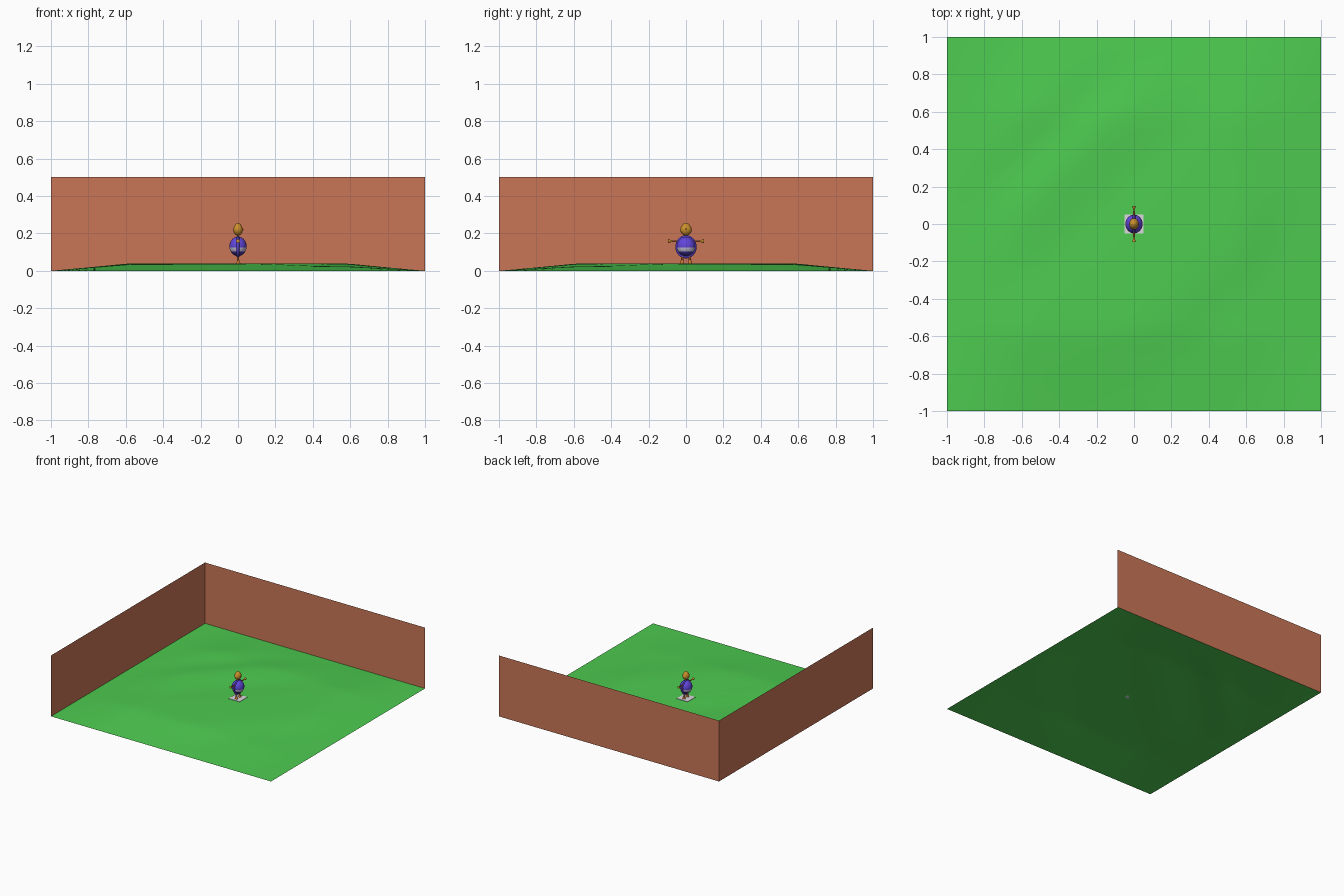
import bpy, bmesh, math
from mathutils import Vector, Matrix

cube = bpy.data.objects.get("Cube")
if cube:
    bpy.data.objects.remove(cube, do_unlink=True)


def material(name, rgb):
    m = bpy.data.materials.new(name)
    m.use_nodes = True
    m.diffuse_color = (*rgb, 1)
    m.node_tree.nodes["Principled BSDF"].inputs["Base Color"].default_value = (*rgb, 1)
    return m


GRASS = material("grass green", (0.075, 0.60, 0.08))
BRICK = material("brick red", (0.59, 0.18, 0.095))
BLUE = material("violet blue", (0.12, 0.06, 0.70))
NAVY = material("dark violet", (0.06, 0.035, 0.36))
BELT = material("pale lilac", (0.55, 0.50, 0.68))
GOLD = material("golden brown", (0.60, 0.28, 0.025))
ORANGE = material("orange", (0.68, 0.20, 0.035))
STONE = material("light stone", (0.72, 0.70, 0.74))


def finish(name, bm, mats, smooth=True):
    mesh = bpy.data.meshes.new(name)
    bm.to_mesh(mesh)
    bm.free()
    for m in mats:
        mesh.materials.append(m)
    for p in mesh.polygons:
        p.use_smooth = smooth
    ob = bpy.data.objects.new(name, mesh)
    bpy.context.collection.objects.link(ob)
    return ob


def ellipsoid(name, centre, radii, mats, segs=20, rings=16):
    bm = bmesh.new()
    bmesh.ops.create_uvsphere(bm, u_segments=segs, v_segments=rings, radius=1)
    bmesh.ops.scale(bm, vec=radii, verts=bm.verts)
    bmesh.ops.translate(bm, vec=centre, verts=bm.verts)
    return finish(name, bm, mats)


def cone(name, start, end, r1, r2, mat):
    a, b = Vector(start), Vector(end)
    bm = bmesh.new()
    turn = (b - a).to_track_quat('Z', 'Y').to_matrix().to_4x4()
    bmesh.ops.create_cone(bm, cap_ends=True, segments=10, radius1=r1, radius2=r2,
                          depth=(b - a).length, matrix=Matrix.Translation((a + b) / 2) @ turn)
    return finish(name, bm, [mat], False)


# Ground: low plateau with soft diagonal ripples, falling to zero at its edges
RIPPLE = [(-1.5, .02), (-0.85, .034), (-0.67, .025), (-0.47, .04), (-0.2, .029),
          (0.04, .036), (0.38, .04), (0.75, .024), (1.5, .02)]


def ripple(u):
    for (a, za), (b, zb) in zip(RIPPLE, RIPPLE[1:]):
        if u <= b:
            t = (u - a) / (b - a)
            return za + (zb - za) * t * t * (3 - 2 * t)


def ramp(t):
    return min(1, (1 - abs(t)) / 0.42)


bm = bmesh.new()
bmesh.ops.create_grid(bm, x_segments=36, y_segments=36, size=1)
for v in bm.verts:
    x, y = v.co.x, v.co.y
    along = abs(x + y) / math.sqrt(2)
    blend = max(0, 1 - (along / 0.95) ** 2)
    v.co.z = ramp(x) * ramp(y) * (blend * ripple((x - y) / math.sqrt(2)) + (1 - blend) * 0.036)
finish("ground", bm, [GRASS])

# Two thin walls meeting at the back corner
for name, a, b in (("back_wall", (-1, 1), (1, 1)), ("right_wall", (-1, -1), (-1, 1))):
    bm = bmesh.new()
    bm.faces.new([bm.verts.new(p) for p in ((*a, 0), (*b, 0), (*b, .5), (*a, .5))])
    finish(name, bm, [BRICK], False)

# Thin square stand under the figure
bm = bmesh.new()
bmesh.ops.create_cube(bm, size=1, matrix=Matrix.Translation((0, 0, .0375)) @ Matrix.Diagonal((.1, .1, .003, 1)))
finish("stand", bm, [STONE], False)

# Round body: blue top, pale belt, darker bottom, and a raised rim around it
body = ellipsoid("body", (0, 0, .13), (.046, .05, .052), [BLUE, BELT, NAVY], 24, 24)
for p in body.data.polygons:
    z = p.center.z
    p.material_index = 0 if z > .121 else 1 if z > .104 else 2
ellipsoid("body_rim", (0, 0, .128), (.014, .057, .062), [BLUE], 24, 16)

# Head, tapering to a point at the top
head = ellipsoid("head", (0, 0, .222), (.026, .031, .034), [GOLD], 16, 12)
for v in head.data.vertices:
    if v.co.z > .222:
        k = 1 - 0.25 * (v.co.z - .222) / .034
        v.co.x *= k
        v.co.y *= k
ellipsoid("nose", (.026, 0, .221), (.005, .004, .004), [ORANGE], 8, 6)

# Arms, hands, legs and feet
for side, s in (("left", 1), ("right", -1)):
    cone(side + "_arm", (0, s * .04, .158), (0, s * .078, .158), .005, .004, ORANGE)
    cone(side + "_hand", (0, s * .074, .158), (0, s * .096, .159), .004, .010, GOLD)
    cone(side + "_leg", (0, s * .018, .085), (0, s * .021, .05), .006, .006, ORANGE)
    cone(side + "_foot", (.002, s * .021, .058), (.002, s * .022, .039), .006, .011, ORANGE)
